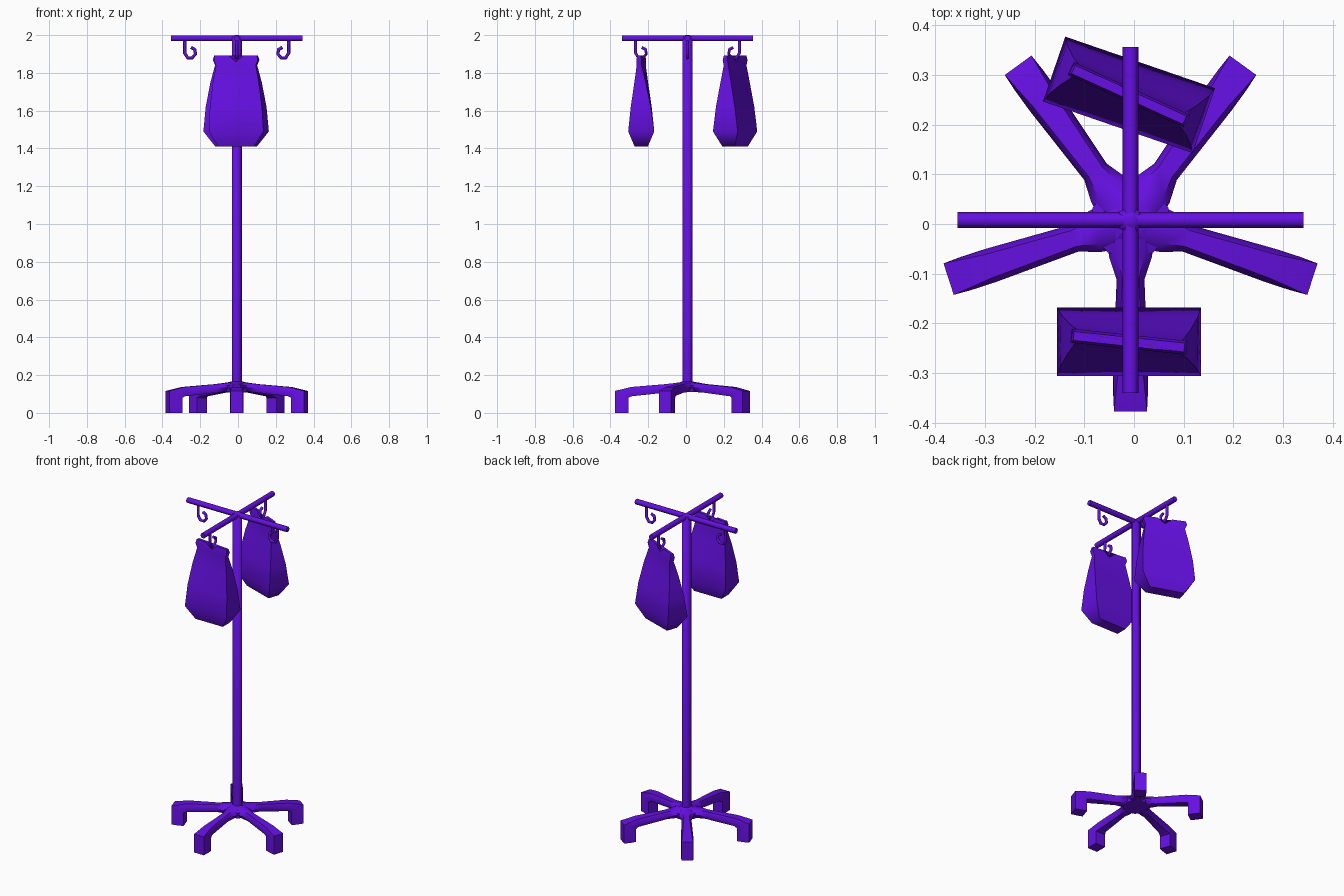
import bpy, bmesh, math
from mathutils import Vector, Matrix

if "Cube" in bpy.data.objects:
    bpy.data.objects.remove(bpy.data.objects["Cube"], do_unlink=True)

# Single purple finish
COLOUR = (0.13, 0.005, 0.76, 1)
purple = bpy.data.materials.new("purple")
purple.use_nodes = True
purple.diffuse_color = COLOUR
purple.node_tree.nodes["Principled BSDF"].inputs["Base Color"].default_value = COLOUR

CENTRE = Vector((-0.007, 0.008, 0))


def finish(obj, angle):
    """Colour and shade an object."""
    obj.data.materials.clear()
    obj.data.materials.append(purple)
    bpy.ops.object.select_all(action="DESELECT")
    obj.select_set(True)
    bpy.context.view_layer.objects.active = obj
    bpy.ops.object.shade_smooth_by_angle(angle=math.radians(angle))


def loft(name, rings, matrix, angle=50):
    """Skin a list of equal-length point rings and cap both ends."""
    bm = bmesh.new()
    loops = [[bm.verts.new(matrix @ Vector(p)) for p in ring] for ring in rings]
    n = len(loops[0])
    for a, b in zip(loops, loops[1:]):
        for i in range(n):
            j = (i + 1) % n
            bm.faces.new((a[i], a[j], b[j], b[i]))
    bm.faces.new(loops[0])
    bm.faces.new(loops[-1])
    bmesh.ops.recalc_face_normals(bm, faces=bm.faces)
    mesh = bpy.data.meshes.new(name)
    bm.to_mesh(mesh)
    bm.free()
    obj = bpy.data.objects.new(name, mesh)
    bpy.context.collection.objects.link(obj)
    finish(obj, angle)
    return obj


def circle(radius, z, sides, turn=0.0):
    steps = [turn + math.tau * i / sides for i in range(sides)]
    return [(radius * math.cos(a), radius * math.sin(a), z) for a in steps]


def spin(degrees):
    return Matrix.Translation(CENTRE) @ Matrix.Rotation(math.radians(degrees), 4, "Z")


# Pole with a slightly domed top
loft("pole", [circle(0.029, 0.13, 5), circle(0.029, 1.99, 5), circle(0.012, 2.0, 5)],
     spin(0), 80)

# Two crossed bars at the top
for name, turn in (("side_bar", 0), ("front_back_bar", 90)):
    lay = Matrix.Translation((0, 0, 1.983)) @ Matrix.Rotation(math.pi / 2, 4, "Y")
    loft(name, [circle(0.0165, z, 6, math.pi / 6) for z in (-0.348, 0.348)],
         spin(turn) @ lay, 65)

# Base hub
loft("base_hub", [circle(0.075, 0.11, 10), circle(0.08, 0.145, 10), circle(0.03, 0.165, 10)],
     spin(18), 60)

# Five legs: top (r, z), bottom (r, z), half width, squareness
LEG = [
    ((0.02, 0.165), (0.02, 0.115), 0.05, 0.6),
    ((0.075, 0.157), (0.075, 0.11), 0.043, 0.6),
    ((0.12, 0.152), (0.12, 0.107), 0.028, 0.6),
    ((0.30, 0.137), (0.295, 0.088), 0.035, 0.7),
    ((0.385, 0.116), (0.313, 0.08), 0.035, 0.95),
    ((0.385, 0.0), (0.313, 0.0), 0.035, 0.95),
]


def leg_ring(top, bottom, w, square):
    (tr, tz), (br, bz) = top, bottom
    mr, mz = (tr + br) / 2, (tz + bz) / 2
    s = w * square
    return [(tr, -s, tz), (tr, s, tz), (mr, w, mz), (br, s, bz), (br, -s, bz), (mr, -w, mz)]


for i in range(5):
    loft(f"leg_{i + 1}", [leg_ring(*row) for row in LEG], spin(-90 + 72 * i), 55)

# Four hanging hooks curling in towards the pole
HOOK = [(0.275, 1.975), (0.275, 1.905), (0.26, 1.88), (0.236, 1.879),
        (0.218, 1.9), (0.222, 1.924), (0.242, 1.935)]
for i, side in enumerate(("left", "back", "right", "front")):
    curve = bpy.data.curves.new(side + "_hook", "CURVE")
    curve.dimensions = "3D"
    curve.bevel_depth = 0.009
    curve.bevel_resolution = 1
    curve.use_fill_caps = True
    spline = curve.splines.new("POLY")
    spline.points.add(len(HOOK) - 1)
    for point, (r, z) in zip(spline.points, HOOK):
        point.co = (*(spin(90 * i) @ Vector((r, 0, z))), 1)
    obj = bpy.data.objects.new(side + "_hook", curve)
    bpy.context.collection.objects.link(obj)
    bpy.ops.object.select_all(action="DESELECT")
    obj.select_set(True)
    bpy.context.view_layer.objects.active = obj
    bpy.ops.object.convert(target="MESH")
    finish(bpy.context.object, 65)

# Fluid bags: height, half width, half depth, twist in degrees, notch depth
BAG = [
    (1.41, 0.095, 0.035, 0, 0),
    (1.49, 0.145, 0.069, 0, 0),
    (1.62, 0.138, 0.053, -1, 0),
    (1.75, 0.122, 0.030, -3, 0),
    (1.84, 0.106, 0.013, -6, 0),
    (1.868, 0.117, 0.014, -6, 0.02),
    (1.892, 0.112, 0.009, -6, 0.035),
]
COLUMNS = (-1, -0.35, 0, 0.35, 1)


def bag_ring(z, w, d, twist, notch):
    turn = Matrix.Rotation(math.radians(twist), 3, "Z")
    walk = [(c, -1) for c in COLUMNS] + [(c, 1) for c in reversed(COLUMNS)]
    return [turn @ Vector((c * w, s * d, z - (notch if c == 0 else 0))) for c, s in walk]


for name, place, turn, wide in (("front_bag", (-0.01, -0.237, 0), 0, 1.0),
                                ("back_bag", (-0.01, 0.26, 0), -19, 1.1)):
    matrix = (Matrix.Translation(place) @ Matrix.Rotation(math.radians(turn), 4, "Z")
              @ Matrix.Diagonal((wide, 1, 1, 1)))
    loft(name, [bag_ring(*row) for row in BAG], matrix, 60)
